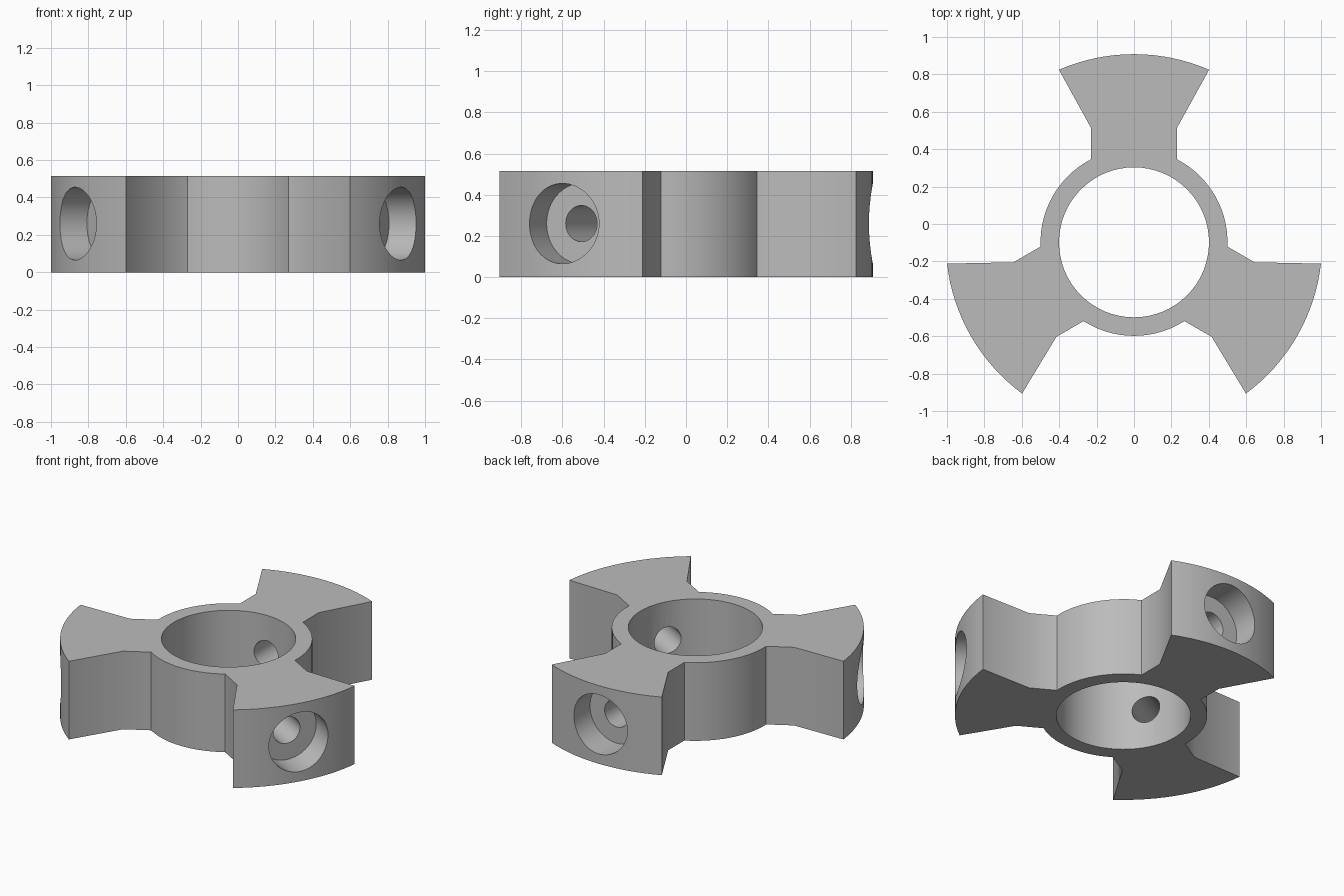
import bpy
import bmesh
from math import sin, cos, asin, atan2, radians, pi
from mathutils import Matrix

HEIGHT, HUB_R, BORE_R, TIP_R = 0.515, 0.5, 0.401, 1.006
NECK_W, NECK_END = 0.23, 0.612        # half width of the neck, where the flare begins
TIP_HALF = radians(23.5)
CY, HOLE_Z = -0.098, 0.26
ARMS = [radians(a) for a in (90, 210, 330)]

cube = bpy.data.objects.get("Cube")
if cube:
    bpy.data.objects.remove(cube, do_unlink=True)

grey = bpy.data.materials.new("grey")
grey.use_nodes = True
colour = (0.5, 0.5, 0.5, 1)
grey.diffuse_color = colour
grey.node_tree.nodes["Principled BSDF"].inputs["Base Color"].default_value = colour


def make_object(name, bm):
    bmesh.ops.recalc_face_normals(bm, faces=bm.faces)
    mesh = bpy.data.meshes.new(name)
    bm.to_mesh(mesh)
    bm.free()
    mesh.materials.append(grey)
    ob = bpy.data.objects.new(name, mesh)
    bpy.context.collection.objects.link(ob)
    return ob


def arc(radius, start, end, steps):
    return [(radius, start + (end - start) * i / steps) for i in range(steps + 1)]


def cylinder(name, radius, length, matrix):
    bm = bmesh.new()
    bmesh.ops.create_cone(bm, cap_ends=True, segments=64, radius1=radius,
                          radius2=radius, depth=length, matrix=matrix)
    ob = make_object(name, bm)
    ob.hide_render = True
    return ob


def radial_cutter(name, radius, near, far, angle):
    mid = (near + far) / 2
    matrix = (Matrix.Translation((mid * cos(angle), CY + mid * sin(angle), HOLE_Z))
              @ Matrix.Rotation(angle, 4, 'Z') @ Matrix.Rotation(pi / 2, 4, 'Y'))
    return cylinder(name, radius, far - near, matrix)


# Outline in polar form: neck, flared tip, neck, then hub arc to the next arm
hub_half = asin(NECK_W / HUB_R)
neck_r = (NECK_W ** 2 + NECK_END ** 2) ** 0.5
neck_half = atan2(NECK_W, NECK_END)
outline = []
for a in ARMS:
    outline.append((neck_r, a - neck_half))
    outline += arc(TIP_R, a - TIP_HALF, a + TIP_HALF, 16)
    outline.append((neck_r, a + neck_half))
    outline += arc(HUB_R, a + hub_half, a + 2 * pi / 3 - hub_half, 14)

bm = bmesh.new()
base = bm.faces.new([bm.verts.new((r * cos(t), CY + r * sin(t), 0)) for r, t in outline])
top = bmesh.ops.extrude_face_region(bm, geom=[base])
bmesh.ops.translate(bm, vec=(0, 0, HEIGHT),
                    verts=[g for g in top["geom"] if isinstance(g, bmesh.types.BMVert)])
body = make_object("three_arm_hub", bm)

# Central bore, and a counterbored radial hole through each arm
cutters = [cylinder("bore_cutter", BORE_R, 2, Matrix.Translation((0, CY, 0)))]
for a in ARMS:
    cutters.append(radial_cutter("screw_hole_cutter", 0.088, 0.2, 0.9, a))
    cutters.append(radial_cutter("counterbore_cutter", 0.195, 0.82, 1.2, a))

bpy.ops.object.select_all(action='DESELECT')
body.select_set(True)
bpy.context.view_layer.objects.active = body
for cutter in cutters:
    mod = body.modifiers.new("cut", 'BOOLEAN')
    mod.operation = 'DIFFERENCE'
    mod.solver = 'EXACT'
    mod.object = cutter
    bpy.ops.object.modifier_apply(modifier=mod.name)
    bpy.data.objects.remove(cutter, do_unlink=True)

bpy.ops.object.shade_smooth_by_angle(angle=radians(30))
